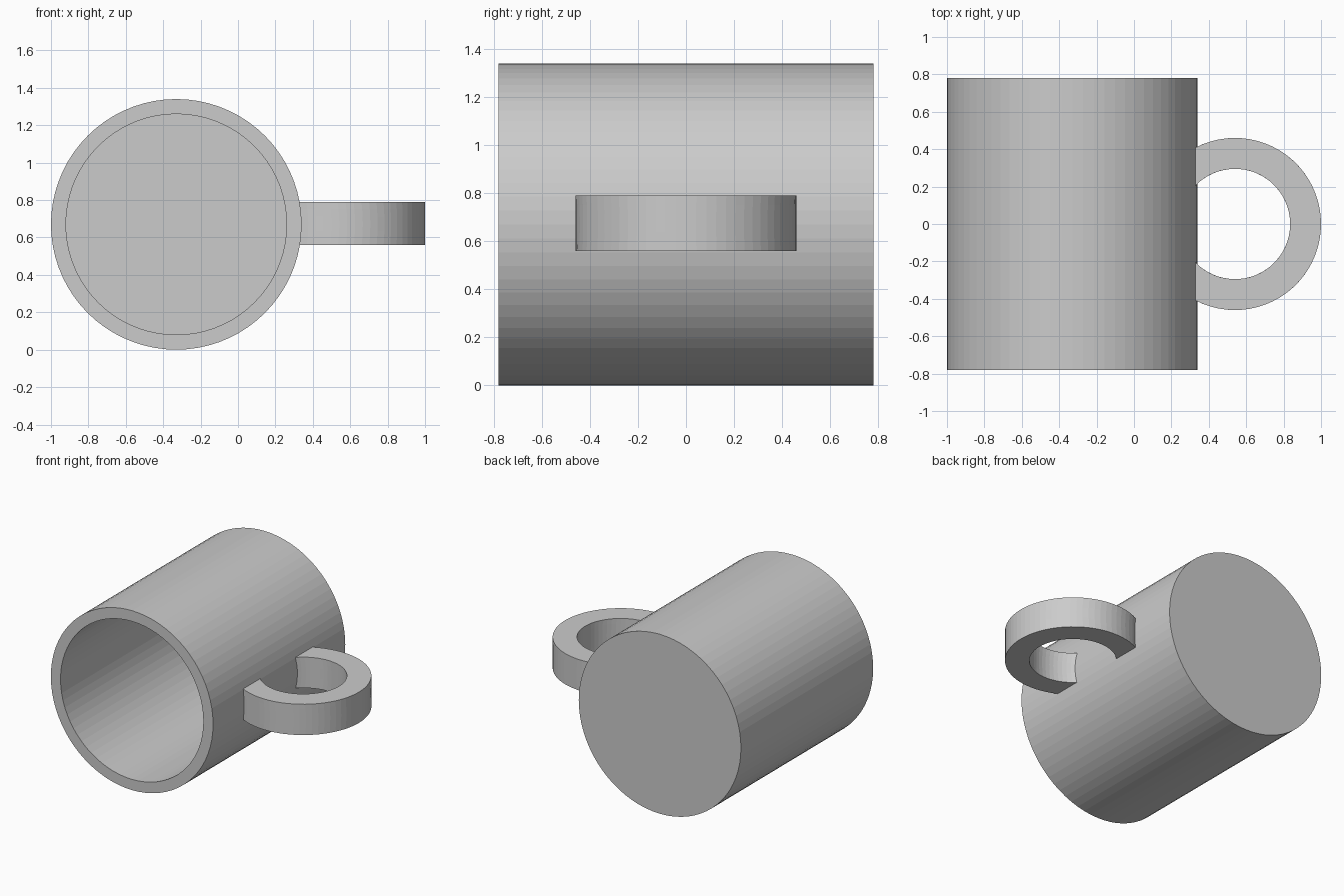
import bpy, bmesh, math

if "Cube" in bpy.data.objects:
    bpy.data.objects.remove(bpy.data.objects["Cube"])

CX, CZ, R, R_IN = -0.33, 0.67, 0.67, 0.59   # mug body axis and radii
Y_FRONT, Y_BACK, Y_FLOOR = -0.78, 0.78, 0.70

grey = bpy.data.materials.new("light grey")
grey.diffuse_color = (0.6, 0.6, 0.6, 1)
grey.use_nodes = True
grey.node_tree.nodes["Principled BSDF"].inputs["Base Color"].default_value = grey.diffuse_color


def finish(bm, name):
    bmesh.ops.recalc_face_normals(bm, faces=bm.faces[:])
    mesh = bpy.data.meshes.new(name)
    bm.to_mesh(mesh)
    bm.free()
    mesh.materials.append(grey)
    obj = bpy.data.objects.new(name, mesh)
    bpy.context.collection.objects.link(obj)
    return obj


# Mug body: hollow cylinder lying along y, open at the front
N = 72
bm = bmesh.new()
rings = []
for r, y in [(R, Y_BACK), (R, Y_FRONT), (R_IN, Y_FRONT), (R_IN, Y_FLOOR)]:
    rings.append([bm.verts.new((CX + r * math.cos(2 * math.pi * i / N), y,
                                CZ + r * math.sin(2 * math.pi * i / N)))
                  for i in range(N)])
for a, b in zip(rings, rings[1:]):
    for i in range(N):
        j = (i + 1) % N
        bm.faces.new((a[i], a[j], b[j], b[i]))
bm.faces.new(rings[0])
bm.faces.new(rings[-1])
finish(bm, "mug_body")

# Handle: flat ring whose ends follow the curve of the body
HX, HR_OUT, HR_IN, Z0, Z1 = 0.54, 0.46, 0.295, 0.56, 0.79
SLICES, STEPS = 6, 44
heights = [Z0 + (Z1 - Z0) * k / SLICES for k in range(SLICES + 1)]
section = [(HR_OUT, z) for z in heights] + [(HR_IN, z) for z in reversed(heights)]
bm = bmesh.new()
lines = []
for r, z in section:
    wall_x = CX + math.sqrt(R * R - (z - CZ) ** 2) - 0.003
    end = math.acos((wall_x - HX) / r)
    lines.append([bm.verts.new((HX + r * math.cos(t), r * math.sin(t), z))
                  for t in (end * (2 * s / STEPS - 1) for s in range(STEPS + 1))])
M = len(lines)
for k in range(M):
    a, b = lines[k], lines[(k + 1) % M]
    for s in range(STEPS):
        bm.faces.new((a[s], a[s + 1], b[s + 1], b[s]))
for s in (0, STEPS):
    for k in range(SLICES):
        bm.faces.new((lines[k][s], lines[k + 1][s],
                      lines[M - 2 - k][s], lines[M - 1 - k][s]))
finish(bm, "handle")
